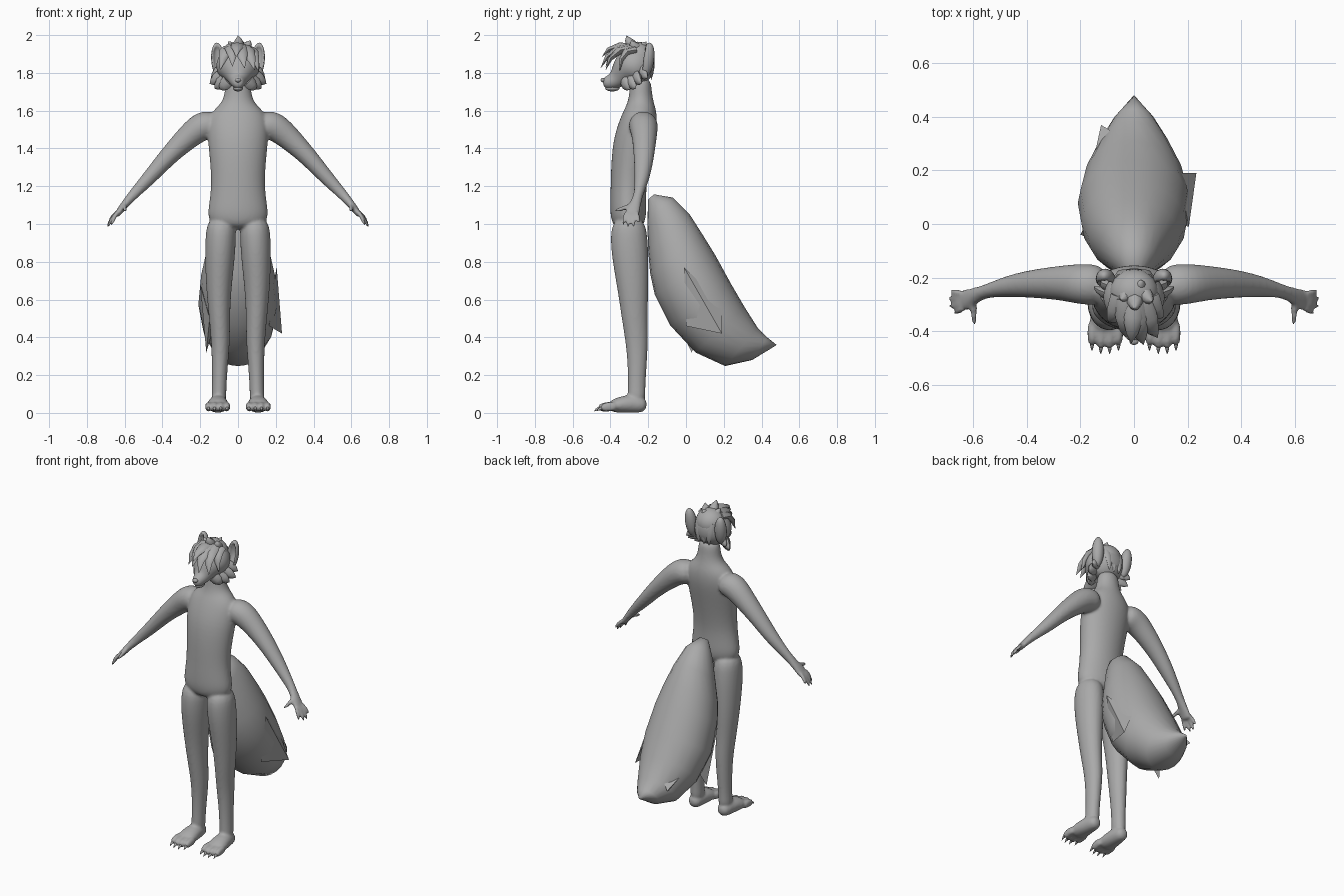
import bpy, bmesh, math
from mathutils import Vector as V

cube = bpy.data.objects.get("Cube")
if cube:
    bpy.data.objects.remove(cube)

grey = bpy.data.materials.new("plain grey")
grey.use_nodes = True
grey.diffuse_color = (0.4, 0.4, 0.4, 1)
grey.node_tree.nodes["Principled BSDF"].inputs["Base Color"].default_value = (0.4, 0.4, 0.4, 1)


def loft(bm, rings, sides=12):
    """Skin a closed tube through rings given as (centre, u axis, v axis)."""
    loops = []
    for c, u, v in rings:
        angles = [math.tau * i / sides for i in range(sides)]
        loops.append([bm.verts.new(c + u * math.cos(t) + v * math.sin(t)) for t in angles])
    for a, b in zip(loops, loops[1:]):
        for i in range(sides):
            j = (i + 1) % sides
            bm.faces.new((a[i], a[j], b[j], b[i]))
    bm.faces.new(loops[0])
    bm.faces.new(loops[-1])


def tube(bm, points, hint, side=1, sides=12, grow=1.04):
    """Loft along (x, y, z, a, b) points; a runs along the hint direction."""
    path = [V((p[0] * side, p[1], p[2])) for p in points]
    rings = []
    for i, p in enumerate(points):
        t = (path[min(i + 1, len(path) - 1)] - path[max(i - 1, 0)]).normalized()
        u = (V(hint) - t * V(hint).dot(t)).normalized()
        rings.append((path[i], u * p[3] * grow, t.cross(u) * p[4] * grow))
    loft(bm, rings, sides)


def spike(bm, base, tip, wide, thick, hint=(0, 0, 1), bend=(0, 0, 0)):
    """Pointed tuft from base to tip, bowed in the middle."""
    base, tip, bend = V(base), V(tip), V(bend)
    pts = []
    for f, w in ((0, 1), (0.35, 0.95), (0.7, 0.55), (1, 0.02)):
        c = base.lerp(tip, f) + bend * math.sin(math.pi * f)
        pts.append((*c, wide * w, thick * w))
    tube(bm, pts, hint, sides=8, grow=1)


def finish(bm, name, subdivide=0, angle=180):
    bmesh.ops.recalc_face_normals(bm, faces=bm.faces)
    mesh = bpy.data.meshes.new(name)
    bm.to_mesh(mesh)
    bm.free()
    mesh.materials.append(grey)
    obj = bpy.data.objects.new(name, mesh)
    bpy.context.collection.objects.link(obj)
    if subdivide:
        obj.modifiers.new("Subdivision", 'SUBSURF').levels = subdivide
        obj.modifiers[0].render_levels = subdivide
    bpy.ops.object.select_all(action='DESELECT')
    obj.select_set(True)
    bpy.context.view_layer.objects.active = obj
    bpy.ops.object.shade_smooth_by_angle(angle=math.radians(angle))
    return obj


def ball(bm, centre, size):
    made = bmesh.ops.create_uvsphere(bm, u_segments=20, v_segments=12, radius=1)["verts"]
    bmesh.ops.scale(bm, verts=made, vec=size)
    bmesh.ops.translate(bm, verts=made, vec=centre)
    return made


X, Y, Z = (1, 0, 0), (0, 1, 0), (0, 0, 1)

# Body: overlapping torso, limbs and digits fused into one skin
body = bmesh.new()
torso = [(.97, -.305, .12, .07), (1.03, -.305, .163, .095), (1.1, -.306, .155, .096),
         (1.2, -.305, .14, .094), (1.32, -.295, .147, .102), (1.44, -.277, .16, .108),
         (1.54, -.25, .165, .1), (1.6, -.24, .135, .086), (1.64, -.24, .085, .07),
         (1.7, -.24, .068, .058), (1.78, -.24, .065, .055)]
tube(body, [(0, y, z, a, b) for z, y, a, b in torso], X)
leg = [(.085, -.305, 1.04, .075, .085), (.092, -.302, .92, .082, .1), (.097, -.293, .8, .078, .095),
       (.102, -.28, .65, .066, .081), (.098, -.272, .5, .055, .068), (.092, -.26, .38, .05, .06),
       (.096, -.258, .25, .042, .05), (.1, -.262, .12, .037, .045), (.102, -.262, .05, .042, .05)]
foot = [(.103, -.205, .036, .036, .034), (.104, -.27, .05, .046, .05),
        (.107, -.34, .045, .058, .045), (.108, -.41, .032, .06, .03)]
arm = [(.1, -.23, 1.53, .075, .07), (.19, -.225, 1.525, .078, .08), (.26, -.22, 1.465, .066, .066),
       (.36, -.222, 1.37, .055, .05), (.46, -.23, 1.255, .042, .04), (.55, -.25, 1.16, .024, .028),
       (.59, -.265, 1.115, .028, .022), (.63, -.285, 1.065, .042, .017), (.645, -.29, 1.04, .036, .014)]
finger_tips = [(.688, -.25, 1.0), (.696, -.278, .978), (.692, -.31, .975), (.672, -.337, .985)]
for s in (1, -1):
    tube(body, leg, X, s)
    tube(body, foot, X, s)
    tube(body, arm, Y, s)
    for i, tip in enumerate(finger_tips):
        base = V((.632, -.262 - .017 * i, 1.07))
        mid = base.lerp(V(tip), .55) + V((.006, 0, .006))
        tube(body, [(*base, .013, .012), (*mid, .012, .012), (*tip, .007, .007)], Y, s, 8)
    tube(body, [(.6, -.27, 1.1, .016, .016), (.6, -.33, 1.085, .014, .014),
                (.594, -.387, 1.065, .008, .008)], Z, s, 8)
    for i in range(4):
        x, reach = .058 + .033 * i, .012 * (i in (1, 2))
        tube(body, [(x, -.36, .035, .018, .028), (x, -.42 - reach, .034, .019, .028),
                    (x, -.455 - reach, .022, .014, .018)], X, s, 8)
skin = finish(body, "body", 2)
remesh = skin.modifiers.new("Fuse", 'REMESH')
remesh.mode, remesh.voxel_size, remesh.use_smooth_shade = 'VOXEL', 0.0085, True
relax = skin.modifiers.new("Relax", 'SMOOTH')
relax.factor, relax.iterations = 0.5, 4

# Toe claws
claws = bmesh.new()
for s in (1, -1):
    for i in range(4):
        x, reach = s * (.058 + .033 * i), .012 * (i in (1, 2))
        spike(claws, (x, -.44 - reach, .026), (x, -.475 - reach, .008), .008, .009, X, (0, 0, .004))
finish(claws, "toe_claws")

# Head with tapered muzzle
head = bmesh.new()
skull = [(-.165, 1.85, .03, .03), (-.19, 1.85, .08, .078), (-.25, 1.845, .115, .11),
         (-.305, 1.828, .113, .1), (-.34, 1.795, .078, .066), (-.37, 1.762, .046, .047),
         (-.41, 1.748, .036, .036), (-.44, 1.748, .023, .024)]
tube(head, [(0, y, z, a, b) for y, z, a, b in skull], X, sides=16)
finish(head, "head", 2)

# Nose, lower jaw, eyes and brows
face = bmesh.new()
ball(face, (0, -.438, 1.762), (.017, .014, .012))
ball(face, (0, -.39, 1.718), (.026, .038, .016))
for s in (1, -1):
    ball(face, (s * .05, -.333, 1.797), (.023, .018, .017))
    tube(face, [(s * .016, -.358, 1.808, .008, .006), (s * .048, -.352, 1.822, .012, .009),
                (s * .09, -.318, 1.838, .004, .004)], Z, sides=8)
finish(face, "face_details")

# Cheek fur
cheeks = bmesh.new()
for s in (1, -1):
    for tip in ((.15, -.235, 1.743), (.125, -.265, 1.718), (.143, -.205, 1.772), (.095, -.295, 1.712)):
        spike(cheeks, (s * tip[0] * .55, tip[1] - .03, tip[2] + .045), (s * tip[0], tip[1], tip[2]),
              .035, .022, Z, (s * .008, 0, -.006))
finish(cheeks, "cheek_fur", 0, 50)

# Rounded ears, hollowed at the front
ears = bmesh.new()
for s in (1, -1):
    for v in ball(ears, (0, 0, 0), (1, 1, 1)):
        r = math.hypot(v.co.x, v.co.z)
        if v.co.y < 0 and r < .8:
            v.co.y = .55 - .7 * r
        x, y, z = v.co
        v.co = V((s * (.106 + x * .036 + z * .006), -.205 + y * .036 + z * .012, 1.868 + z * .092))
finish(ears, "ears")

# Hair: crown cap, swept fringe, upright crest
hair = bmesh.new()
ball(hair, (0, -.255, 1.88), (.092, .088, .085))
fringe = [((.03, -.29, 1.93), (.088, -.425, 1.815), .042), ((.06, -.27, 1.92), (.108, -.35, 1.81), .035),
          ((0, -.28, 1.94), (.035, -.452, 1.825), .045), ((-.03, -.28, 1.935), (-.03, -.425, 1.835), .042),
          ((-.05, -.27, 1.925), (-.095, -.37, 1.815), .038), ((0, -.27, 1.93), (-.01, -.445, 1.885), .04)]
for base, tip, width in fringe:
    spike(hair, base, tip, width, .022, X, (0, -.022, .03))
crest = [((.0, -.27, 1.93), (.0, -.315, 1.998), .032), ((.03, -.25, 1.92), (.066, -.29, 1.972), .03),
         ((-.03, -.25, 1.92), (-.05, -.28, 1.968), .03), ((.01, -.23, 1.92), (.03, -.21, 1.965), .03)]
for base, tip, width in crest:
    spike(hair, base, tip, width, .03, X, (.004, -.008, 0))
for x in (-.04, 0, .04):
    spike(hair, (x, -.2, 1.9), (x * .9, -.185, 1.76), .03, .016, X, (0, .012, 0))
finish(hair, "hair", 0, 60)

# Tail: sections spanning the upper and lower outline, as (uy, uz, ly, lz, half width)
tail = bmesh.new()
spans = [(-.17, 1.157, -.2, 1.13, .03), (-.07, 1.14, -.205, 1.0, .085), (.02, 1.05, -.2, .86, .13),
         (.09, .94, -.19, .74, .17), (.155, .835, -.165, .625, .195), (.24, .68, -.085, .465, .21),
         (.31, .56, .05, .32, .185), (.38, .45, .207, .248, .13), (.43, .4, .35, .28, .075),
         (.48, .36, .465, .35, .005)]
rings = []
for uy, uz, ly, lz, w in spans:
    top, low = V((0, uy, uz)), V((0, ly, lz))
    rings.append(((top + low) / 2, V(X) * w, (top - low) / 2))
loft(tail, rings, 20)
finish(tail, "tail")

# Loose fur points on the tail, each a flat four-cornered sliver
tufts = bmesh.new()
slivers = [((.205, -.01, .77), (.233, .19, .42), (.165, .0, .46), (.165, .19, .58)),
           ((-.2, -.04, .68), (-.168, .03, .32), (-.15, -.06, .5), (-.12, .1, .48)),
           ((-.16, .2, .5), (-.123, .37, .4), (-.02, .31, .5), (-.08, .25, .36))]
for corners in slivers:
    verts = [tufts.verts.new(c) for c in corners]
    for skip in range(4):
        tufts.faces.new([v for i, v in enumerate(verts) if i != skip])
finish(tufts, "tail_fur_points", 0, 30)
